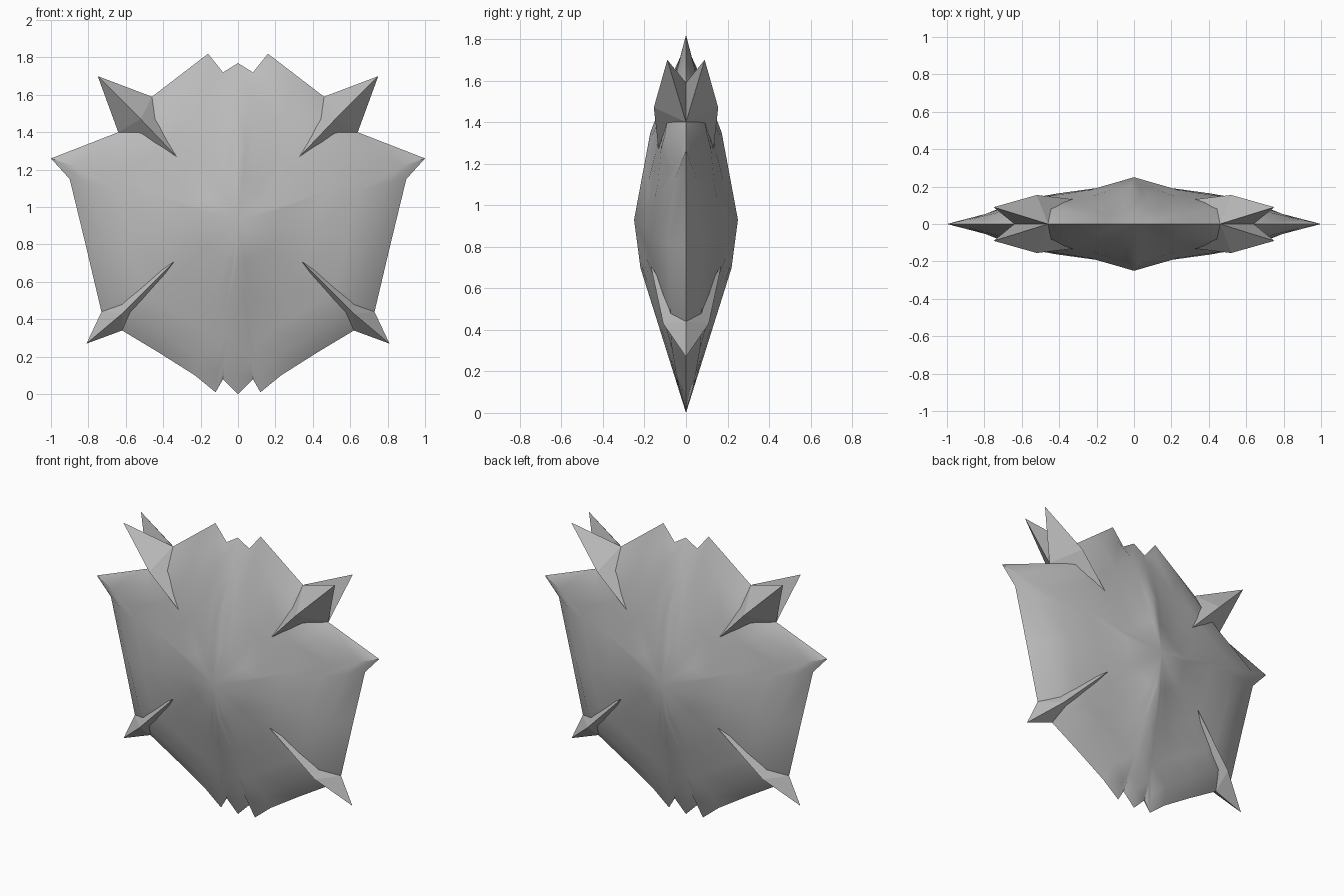
import bpy, bmesh
from mathutils import Vector

cube = bpy.data.objects.get("Cube")
if cube:
    bpy.data.objects.remove(cube, do_unlink=True)

grey = bpy.data.materials.new("plain grey")
grey.use_nodes = True
COLOUR = (0.5, 0.5, 0.5, 1)
grey.diffuse_color = COLOUR
grey.node_tree.nodes["Principled BSDF"].inputs["Base Color"].default_value = COLOUR

# Half outline (x, z), from the top middle down to the bottom middle
RIM = [(0, 1.77), (.08, 1.72), (.16, 1.82), (.31, 1.705), (.46, 1.59), (.64, 1.40),
       (1, 1.26), (.9, 1.15), (.815, .8), (.73, .44), (.62, .34), (.42, .22),
       (.23, .10), (.12, .01), (.08, .08), (0, 0)]
CENTRE = (0, .93)
# Half thickness along the height, and how it falls off sideways
BULGE = [(0, 0), (.43, .135), (.7, .22), (.93, .25), (1.36, .17), (1.65, .055), (1.82, 0)]
FALLOFF = [(0, 1), (.15, .8), (.3, .74), (.57, .58), (.73, .34), (.9, .1), (1, 0)]


def interp(table, t):
    for (a, u), (b, v) in zip(table, table[1:]):
        if t <= b:
            return u + (v - u) * (t - a) / (b - a)
    return table[-1][1]


def finish(bm, name, smooth):
    """Mirror the front left quarter to all sides and make the object."""
    for axis in "XY":
        geom = bm.verts[:] + bm.edges[:] + bm.faces[:]
        bmesh.ops.mirror(bm, geom=geom, axis=axis, merge_dist=-1)
        bmesh.ops.remove_doubles(bm, verts=bm.verts[:], dist=0.0005)
    bmesh.ops.recalc_face_normals(bm, faces=bm.faces[:])
    mesh = bpy.data.meshes.new(name)
    bm.to_mesh(mesh)
    bm.free()
    mesh.materials.append(grey)
    ob = bpy.data.objects.new(name, mesh)
    bpy.context.collection.objects.link(ob)
    if smooth:
        bpy.ops.object.select_all(action='DESELECT')
        ob.select_set(True)
        bpy.context.view_layer.objects.active = ob
        bpy.ops.object.shade_smooth_by_angle(angle=0.7)


# Cushion-shaped body: rings that shrink from the jagged rim to the centre
bm = bmesh.new()
rings = []
for s in (1, .88, .72, .5, .25):
    ring = []
    for x, z in RIM:
        px, pz = x * s, CENTRE[1] + (z - CENTRE[1]) * s
        y = 0 if s == 1 else -interp(BULGE, pz) * interp(FALLOFF, px)
        ring.append(bm.verts.new((px, y, pz)))
    rings.append(ring)
for outer, inner in zip(rings, rings[1:]):
    for i in range(len(RIM) - 1):
        bm.faces.new((outer[i], outer[i + 1], inner[i + 1], inner[i]))
mid = bm.verts.new((0, -.25, CENTRE[1]))
for i in range(len(RIM) - 1):
    bm.faces.new((rings[-1][i], rings[-1][i + 1], mid))
finish(bm, "body", True)


def claw(name, a, b, root, ridge, tip):
    """Pointed claw with a raised ridge running from its root to its tip."""
    bm = bmesh.new()
    A, B, C, D, T = [bm.verts.new(Vector(p)) for p in (a, b, root, ridge, tip)]
    for f in ((A, C, D), (A, D, T), (C, B, D), (B, T, D)):
        bm.faces.new(f)
    if tip[1]:  # split claws have an inner side facing their twin
        bm.faces.new((A, T, B))
    finish(bm, name, False)


claw("upper_claws", (.46, 0, 1.59), (.64, 0, 1.40), (.31, -.13, 1.25),
     (.52, -.155, 1.47), (.75, -.09, 1.70))
claw("lower_claws", (.73, 0, .44), (.62, 0, .34), (.34, -.17, .71),
     (.62, -.11, .43), (.81, 0, .27))
